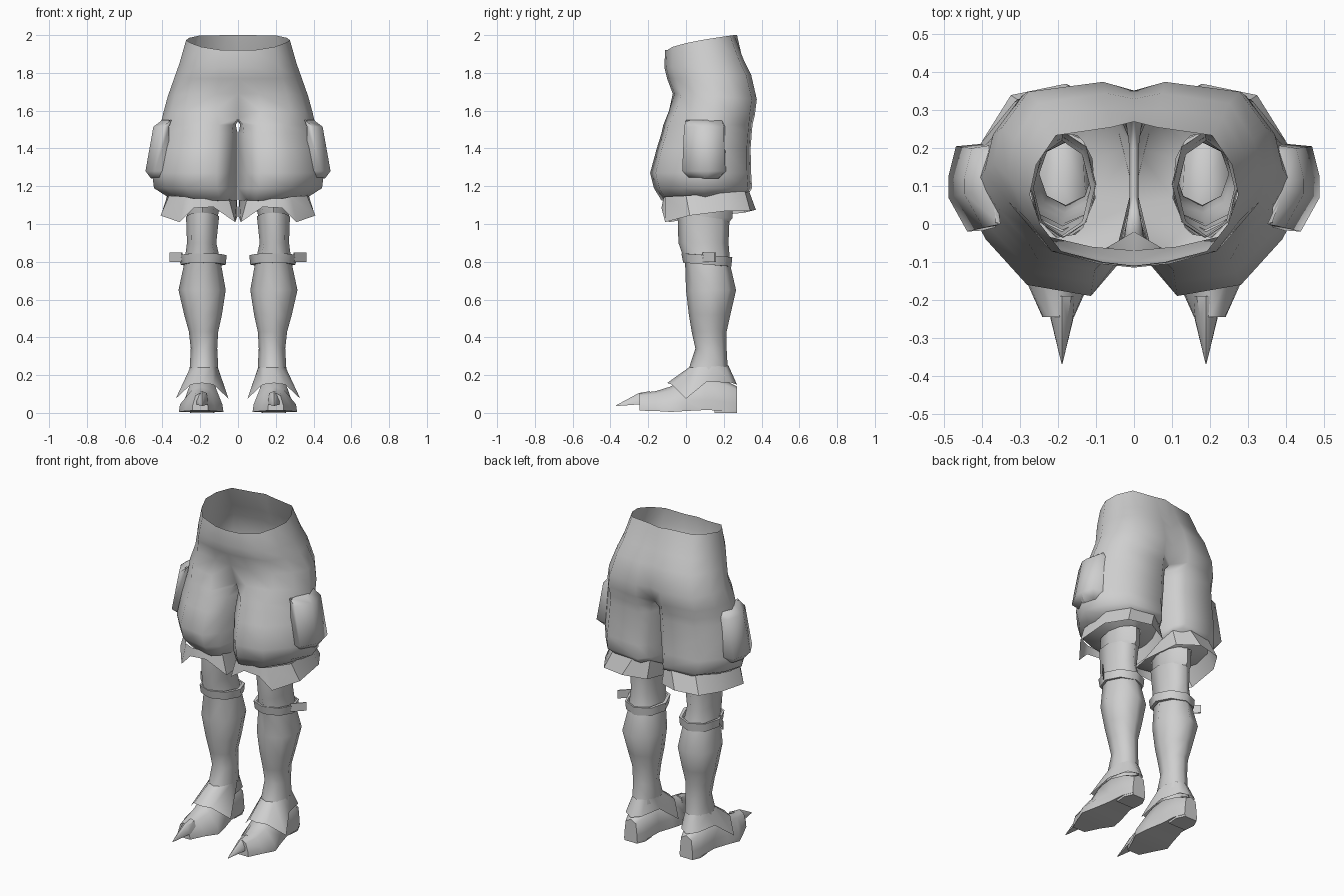
import bpy, bmesh, math

grey = bpy.data.materials.new("light grey")
grey.diffuse_color = (0.62, 0.62, 0.62, 1)


def finish(name, bm, angle=50):
    bmesh.ops.recalc_face_normals(bm, faces=bm.faces)
    me = bpy.data.meshes.new(name)
    bm.to_mesh(me)
    bm.free()
    me.materials.append(grey)
    ob = bpy.data.objects.new(name, me)
    bpy.context.collection.objects.link(ob)
    bpy.ops.object.select_all(action='DESELECT')
    ob.select_set(True)
    bpy.context.view_layer.objects.active = ob
    bpy.ops.object.shade_smooth_by_angle(angle=math.radians(angle))
    m = ob.modifiers.new("mirror", 'MIRROR')
    m.merge_threshold = 0.0005
    return ob


def loft(name, rings, caps=False, angle=50):
    """Skin a stack of closed rings of equal point count."""
    bm = bmesh.new()
    vs = [[bm.verts.new(p) for p in r] for r in rings]
    n = len(vs[0])
    for a, b in zip(vs, vs[1:]):
        for i in range(n):
            j = (i + 1) % n
            bm.faces.new((a[i], a[j], b[j], b[i]))
    if caps:
        bm.faces.new(vs[0])
        bm.faces.new(vs[-1])
    return finish(name, bm, angle)


def oval(x0, x1, y0, y1, zf, zb, n=8):
    """Oval ring from its bounds, tilted from front height to back height."""
    pts = []
    for i in range(n):
        a = 2 * math.pi * i / n
        t = (1 - math.cos(a)) / 2
        pts.append(((x0 + x1) / 2 + (x1 - x0) / 2 * math.sin(a),
                    y0 + (y1 - y0) * t, zf + (zb - zf) * t))
    return pts


# Shorts: width fraction and depth fraction of the outer contour, front to back
HIP = [(.30, 0), (.70, .08), (.9, .28), (1, .5), (.94, .72), (.75, .94), (.22, 1)]
LEG = [(.25, 0), (.62, .055), (.86, .28), (1, .5), (.92, .72), (.69, .96), (.2, 1)]


def half_ring(zf, zb, w, yf, yb, cf, cb, inner=0.0, zc=None, bow=1, shape=HIP):
    pts = [(inner, cf, zc or zf)]
    pts += [(w * u, yf + (yb - yf) * t, zf + (zb - zf) * t ** bow) for u, t in shape]
    return pts + [(inner, cb, zc or zb)]


def leg_ring(zf, zb, w, yf, yb, cf, cb, inner):
    return half_ring(zf, zb, w, yf, yb, cf, cb, inner, shape=LEG)


pelvis = [half_ring(1.92, 2.0, .275, -.10, .255, -.11, .27, bow=.6),
          half_ring(1.83, 1.87, .31, -.105, .305, -.115, .30),
          half_ring(1.77, 1.79, .335, -.09, .345, -.10, .33),
          half_ring(1.69, 1.66, .372, -.06, .375, -.07, .352),
          half_ring(1.60, 1.58, .395, -.09, .365, -.02, .31, zc=1.56)]
thigh = [leg_ring(1.525, 1.525, .41, -.12, .352, -.03, .30, .025),
         leg_ring(1.48, 1.48, .42, -.13, .348, -.055, .30, .03),
         leg_ring(1.40, 1.40, .435, -.155, .342, -.085, .30, .035),
         leg_ring(1.27, 1.27, .455, -.19, .345, -.11, .30, .045),
         leg_ring(1.19, 1.19, .445, -.17, .35, -.11, .30, .045),
         leg_ring(1.125, 1.165, .375, -.13, .335, -.09, .28, .05)]
inner_x = [.012, .002, .002, .002, .002, .004]

bm = bmesh.new()
top = [[bm.verts.new(p) for p in r] for r in pelvis]
for a, b in zip(top, top[1:]):
    for i in range(len(a) - 1):
        bm.faces.new((a[i], a[i + 1], b[i + 1], b[i]))
# crotch seam closes the last pelvis ring into a leg opening
legs = [r + [(ix, .2, r[0][2]), (ix, .05, r[0][2])] for r, ix in zip(thigh, inner_x)]
# underside turns inward to meet the stocking
under = []
for x, y, z in legs[-1]:
    a = math.atan2(y - .1, x - .19)
    under.append((.188 + .088 * math.cos(a), .105 + .143 * math.sin(a), 1.115))
prev = top[-1] + [bm.verts.new((0, .2, 1.545)), bm.verts.new((0, .08, 1.545))]
for r in legs + [under]:
    cur = [bm.verts.new(p) for p in r]
    for i in range(len(cur)):
        j = (i + 1) % len(cur)
        bm.faces.new((prev[i], prev[j], cur[j], cur[i]))
    prev = cur
finish("shorts", bm, 70)


# Side pockets: flush at the top, bulging towards the bottom lip
def pocket_ring(z, out, y0, y1, back=.365):
    return [(back, y0 + .005, z), (out - .05, y0, z), (out, y0 + .09, z),
            (out, y1 - .08, z), (out - .02, y1, z), (back, y1 + .01, z)]


loft("side_pocket", [pocket_ring(1.55, .402, .0, .19), pocket_ring(1.515, .448, -.01, .2),
                     pocket_ring(1.28, .49, -.02, .205), pocket_ring(1.24, .46, .02, .17)],
     caps=True, angle=70)

# Flared cuffs, notched at the front
loft("shorts_cuff", [
    [(.14, -.12, 1.135), (.235, -.12, 1.135), (.28, -.11, 1.145), (.365, .0, 1.15),
     (.37, .2, 1.165), (.28, .31, 1.18), (.13, .332, 1.18), (.05, .28, 1.165),
     (.005, .1, 1.15), (.05, -.085, 1.14)],
    [(.13, -.125, 1.09), (.235, -.13, 1.085), (.31, -.11, 1.01), (.41, .02, 1.045),
     (.40, .22, 1.07), (.325, .34, 1.07), (.18, .37, 1.075), (.05, .31, 1.06),
     (.003, .1, 1.04), (.015, -.09, 1.01)]], angle=35)

# Stockings and tall boots
loft("stocking", [oval(.10, .275, -.035, .245, 1.14, 1.14),
                  oval(.105, .27, -.04, .245, 1.06, 1.03),
                  oval(.115, .265, -.03, .22, 1.03, 1.0)])
loft("boot_shaft", [oval(.10, .275, -.045, .23, 1.06, 1.02),
                    oval(.115, .27, -.04, .225, .90, .90),
                    oval(.09, .285, -.005, .235, .80, .78),
                    oval(.065, .315, .0, .265, .65, .65),
                    oval(.085, .285, .015, .235, .52, .52),
                    oval(.105, .26, .03, .215, .43, .43),
                    oval(.11, .25, .05, .215, .34, .34),
                    oval(.105, .255, .02, .22, .25, .25),
                    oval(.115, .26, .0, .24, .17, .17)], angle=75)

# Knee strap with its slanted side tab
loft("knee_strap", [oval(.08, .295, -.015, .235, .845, .825),
                    oval(.06, .31, -.025, .245, .845, .825),
                    oval(.065, .305, -.015, .24, .795, .775),
                    oval(.085, .29, -.005, .23, .795, .775)], angle=50)
loft("strap_tab", [[(.295, .092, z), (.299, .088, z), (.363, .152, z), (.359, .158, z)]
                   for z in (.80, .85)], caps=True, angle=30)

# Pointed ankle flap
flap_half = [(.06, -.075, .15), (.14, .0, .075), (.085, .11, .165), (.055, .24, .16)]
loft("ankle_flap", [
    oval(.105, .255, .015, .225, .24, .25, n=10),
    [(.19, -.10, .158)] + [(.19 + x, y, z) for x, y, z in flap_half]
    + [(.19, .27, .15)] + [(.19 - x, y, z) for x, y, z in reversed(flap_half)]], angle=75)


# Shoe: cross-sections from heel to curled toe spike
def shoe_ring(y, wb, wt, zt, zb, cx=.19):
    zm = zb + (zt - zb) * .3
    half = [(wb, zb), (wb * .95, zm), (wt, zb + (zt - zb) * .85)]
    return ([(cx + w, y, z) for w, z in half] + [(cx, y, zt)]
            + [(cx - w, y, z) for w, z in reversed(half)])


loft("shoe", [shoe_ring(.27, .045, .035, .14, .012),
              shoe_ring(.21, .07, .055, .17, .012),
              shoe_ring(.10, .075, .06, .20, .015),
              shoe_ring(.0, .10, .06, .19, .01),
              shoe_ring(-.08, .118, .05, .14, .005, .195),
              shoe_ring(-.16, .08, .04, .115, .01, .2),
              shoe_ring(-.245, .042, .025, .105, .012, .2)], caps=True, angle=60)
loft("toe_spike", [shoe_ring(-.19, .035, .025, .115, .05),
                   shoe_ring(-.25, .03, .014, .105, .045),
                   shoe_ring(-.37, .001, .001, .04, .036)], caps=True, angle=45)
loft("heel", [[(.13, .15, z), (.25, .15, z), (.255, .22, z), (.232, .27, z),
               (.148, .27, z), (.125, .22, z)] for z in (0, .025)], caps=True, angle=30)
